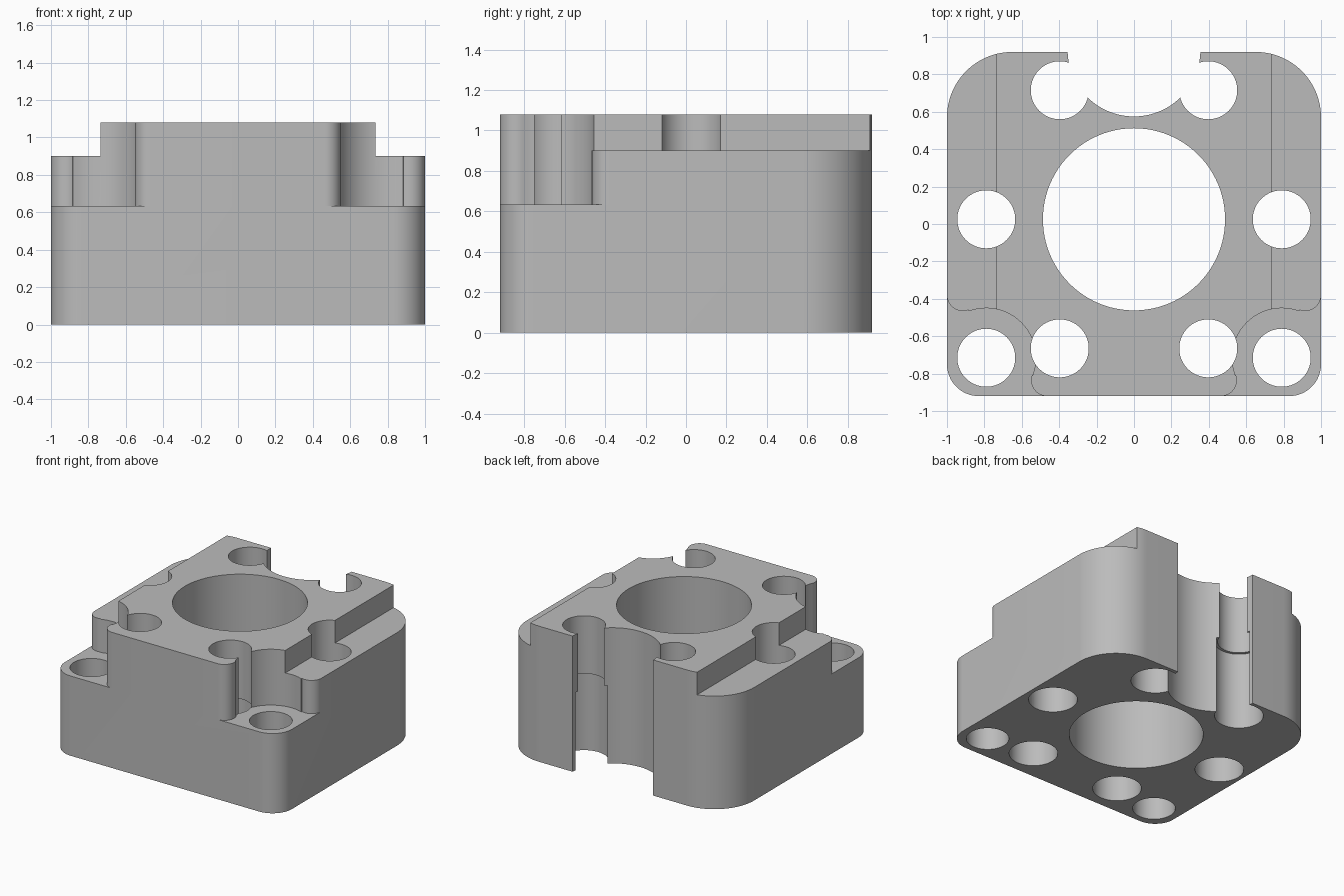
import bpy, bmesh
from math import cos, sin, radians

default = bpy.data.objects.get("Cube")
if default:
    bpy.data.objects.remove(default, do_unlink=True)

W, D, H = 1.0, 0.92, 1.08        # half width, half depth, height
POCKET_Z, LEDGE_Z = 0.635, 0.90
HOLE_R, BORE_R = 0.155, 0.177

grey = bpy.data.materials.new("machined_grey")
grey.use_nodes = True
colour = (0.5, 0.5, 0.5, 1)
grey.diffuse_color = colour
grey.node_tree.nodes["Principled BSDF"].inputs["Base Color"].default_value = colour


def arc(cx, cy, r, a0, a1, n=16):
    steps = [radians(a0 + (a1 - a0) * i / n) for i in range(n + 1)]
    return [(cx + r * cos(a), cy + r * sin(a)) for a in steps]


def circle(cx, cy, r, n=64):
    return arc(cx, cy, r, 0, 360, n)[:-1]


def prism(name, outline, z0, z1):
    bm = bmesh.new()
    face = bm.faces.new([bm.verts.new((x, y, z0)) for x, y in outline])
    top = bmesh.ops.extrude_face_region(bm, geom=[face])["geom"]
    bmesh.ops.translate(bm, vec=(0, 0, z1 - z0),
                        verts=[v for v in top if isinstance(v, bmesh.types.BMVert)])
    bmesh.ops.recalc_face_normals(bm, faces=bm.faces)
    mesh = bpy.data.meshes.new(name)
    bm.to_mesh(mesh)
    bm.free()
    mesh.materials.append(grey)
    obj = bpy.data.objects.new(name, mesh)
    bpy.context.collection.objects.link(obj)
    return obj


def cut(name, outline, z0, z1=H + 0.2):
    cutter = prism(name, outline, z0, z1)
    cutter.hide_render = True
    mod = block.modifiers.new(name, "BOOLEAN")
    mod.operation, mod.solver, mod.object = "DIFFERENCE", "EXACT", cutter
    bpy.context.view_layer.objects.active = block
    bpy.ops.object.modifier_apply(modifier=mod.name)
    bpy.data.objects.remove(cutter, do_unlink=True)


# Block with small front corners and large back corners
f, b = 0.17, 0.35
block = prism("housing_block",
              arc(-W + f, -D + f, f, 180, 270) + arc(W - f, -D + f, f, 270, 360)
              + arc(W - b, D - b, b, 0, 90, 24) + arc(-W + b, D - b, b, 90, 180, 24), 0, H)

# Front corner pocket: round wall about the bolt hole, rounded into both sides
pocket = ([(-1.2, -0.38)] + arc(-0.915, -0.38, 0.085, 180, 290.7)
          + arc(-0.79, -0.715, 0.265, 110.5, -21, 24)
          + arc(-0.465, -0.835, 0.085, 159, 270) + [(-0.465, -1.2), (-1.2, -1.2)])

for s in (-1, 1):
    # Side ledge and front corner pocket
    cut("side_ledge", [(s * x, y) for x, y in
                       [(0.735, -1.2), (1.2, -1.2), (1.2, 1.2), (0.735, 1.2)]], LEDGE_Z)
    cut("corner_pocket", [(-s * x, y) for x, y in pocket], POCKET_Z)
    # Bolt holes, all but the front corner ones widened from below
    for x, y, wide in [(0.79, 0.025, True), (0.79, -0.715, False),
                       (0.397, -0.665, True), (0.397, 0.715, True)]:
        cut("bolt_hole", circle(s * x, y, HOLE_R), -0.2)
        if wide:
            cut("lower_bore", circle(s * x, y, BORE_R), -0.2, POCKET_Z - 0.015)

# Central bore and open back notch
cut("centre_bore", circle(0, 0.025, 0.487, 96), -0.2)
cut("back_notch", circle(0, 0.93, 0.355, 80), -0.2)

bpy.ops.object.select_all(action="DESELECT")
block.select_set(True)
bpy.context.view_layer.objects.active = block
bpy.ops.object.shade_smooth_by_angle(angle=radians(25))
